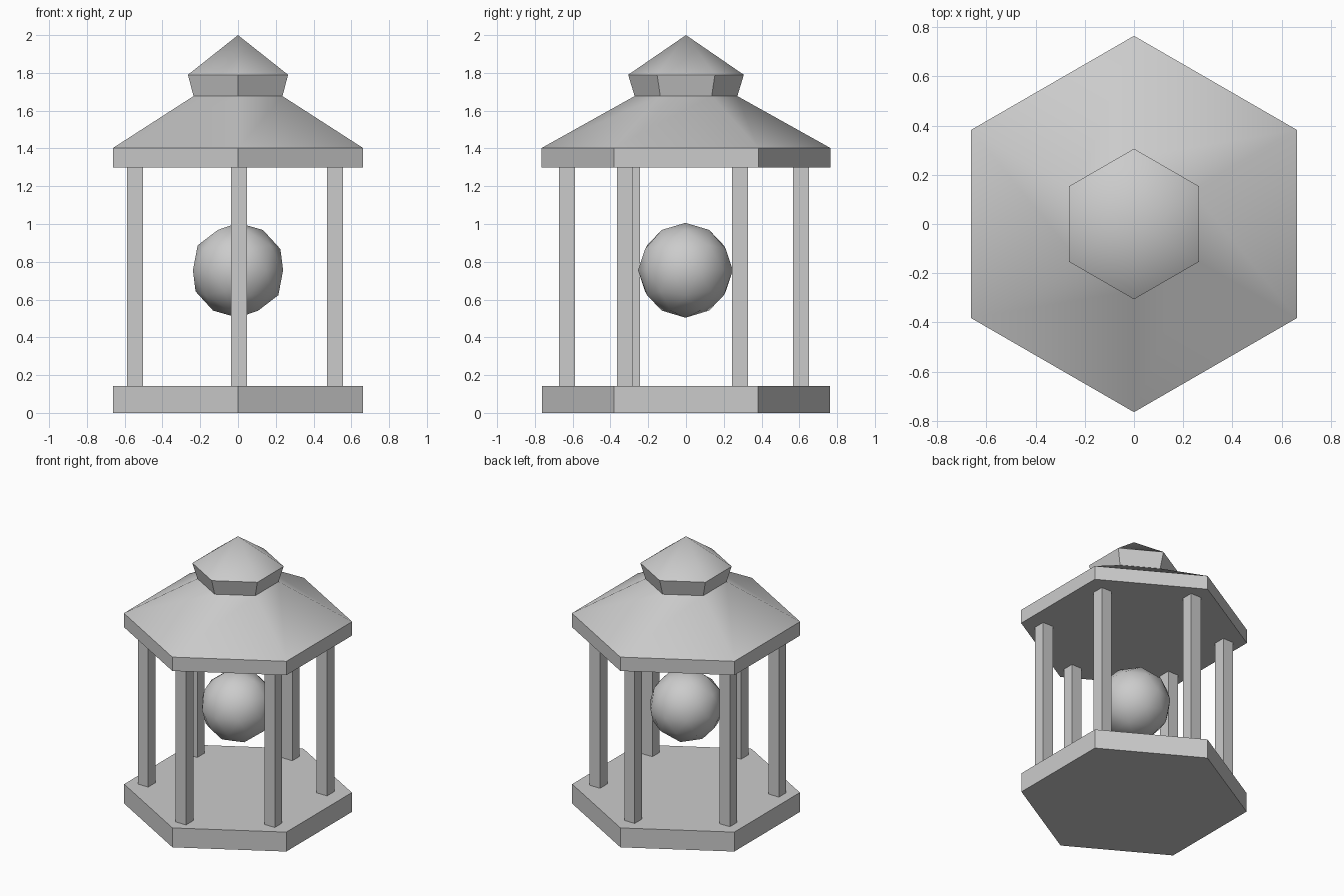
import bpy, bmesh
from math import pi, radians, cos, sin

if "Cube" in bpy.data.objects:
    bpy.data.objects.remove(bpy.data.objects["Cube"])


def add_object(name, bm, smooth=None):
    bmesh.ops.recalc_face_normals(bm, faces=bm.faces[:])
    mesh = bpy.data.meshes.new(name)
    bm.to_mesh(mesh)
    bm.free()
    obj = bpy.data.objects.new(name, mesh)
    bpy.context.collection.objects.link(obj)
    if smooth:
        bpy.ops.object.select_all(action='DESELECT')
        obj.select_set(True)
        bpy.context.view_layer.objects.active = obj
        bpy.ops.object.shade_smooth_by_angle(angle=radians(smooth))
    return obj


def hex_stack(name, profile, smooth=None):
    """Six-sided solid from (radius, z) rings; radius 0 closes to a point."""
    bm = bmesh.new()
    rings = []
    for r, z in profile:
        if r == 0:
            rings.append([bm.verts.new((0, 0, z))])
        else:
            rings.append([bm.verts.new((r * cos(pi / 2 + i * pi / 3),
                                        r * sin(pi / 2 + i * pi / 3), z))
                          for i in range(6)])
    for low, high in zip(rings, rings[1:]):
        for i in range(6):
            j = (i + 1) % 6
            if len(high) == 1:
                bm.faces.new((low[i], low[j], high[0]))
            else:
                bm.faces.new((low[i], low[j], high[j], high[i]))
    bm.faces.new(rings[0][::-1])
    if len(rings[-1]) > 1:
        bm.faces.new(rings[-1])
    return add_object(name, bm, smooth)


# Hexagonal floor
hex_stack("base", [(0.763, 0), (0.763, 0.143)])

# Roof: eave slab, slope, flared neck and pointed cap
hex_stack("roof", [(0.765, 1.30), (0.765, 1.402), (0.272, 1.677),
                   (0.306, 1.79), (0, 2.0)], smooth=45)

# Six square posts
posts = [(0.005, -0.63), (0.513, -0.323), (0.513, 0.286),
         (0.005, 0.608), (-0.545, 0.286), (-0.545, -0.285)]
for n, (x, y) in enumerate(posts, 1):
    bm = bmesh.new()
    bmesh.ops.create_cube(bm, size=1)
    bmesh.ops.scale(bm, vec=(0.085, 0.085, 1.17), verts=bm.verts)
    bmesh.ops.translate(bm, vec=(x, y, 0.722), verts=bm.verts)
    add_object(f"post_{n}", bm)

# Floating ball in the middle
bm = bmesh.new()
bmesh.ops.create_icosphere(bm, subdivisions=2, radius=0.251)
bmesh.ops.translate(bm, vec=(0, -0.003, 0.755), verts=bm.verts)
add_object("ball", bm, smooth=60)
